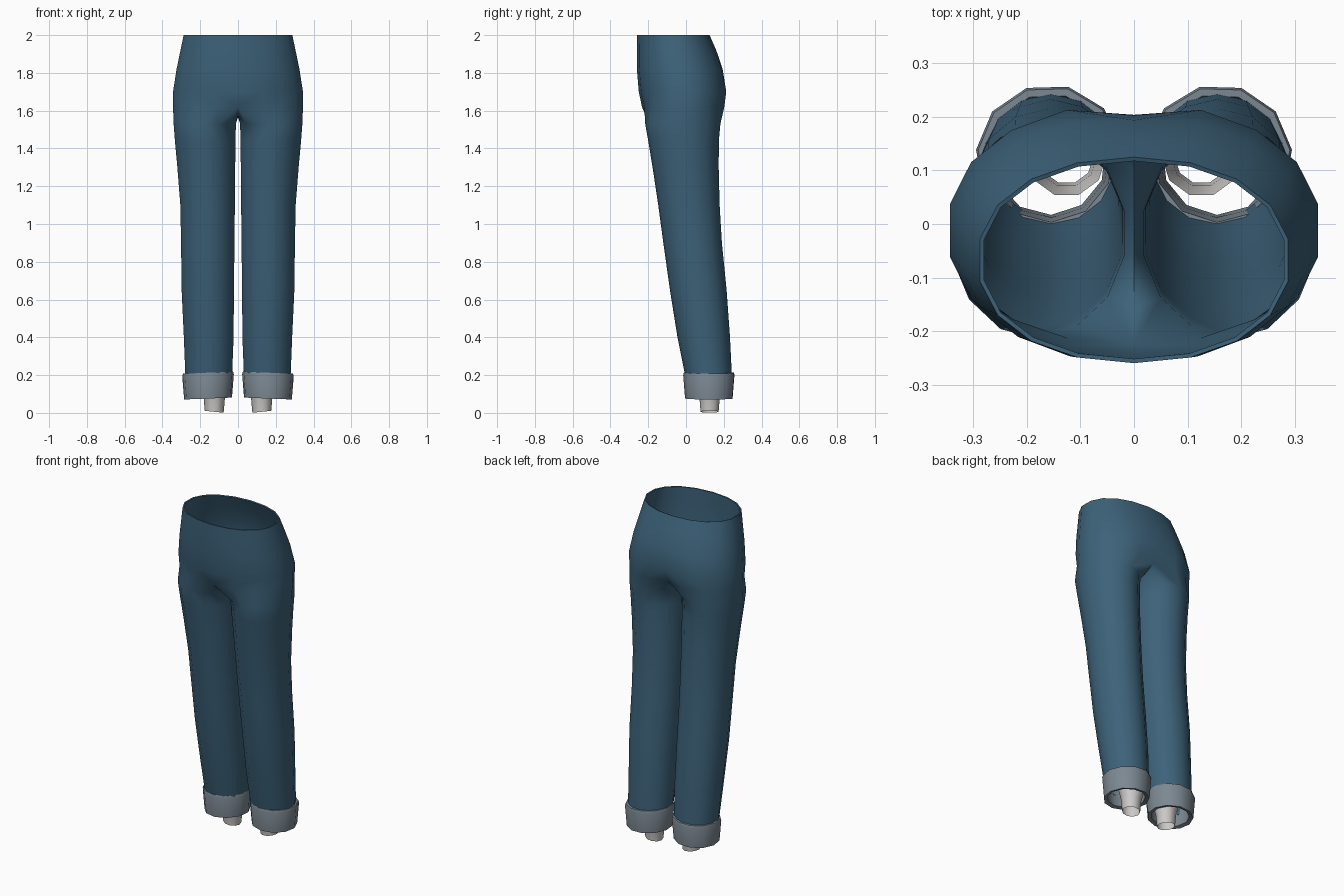
import bpy
import bmesh
from math import sin, cos, pi, radians, copysign

cube = bpy.data.objects.get("Cube")
if cube:
    bpy.data.objects.remove(cube, do_unlink=True)


def make_material(name, rgb):
    mat = bpy.data.materials.new(name)
    mat.use_nodes = True
    mat.diffuse_color = (*rgb, 1)
    bsdf = mat.node_tree.nodes["Principled BSDF"]
    bsdf.inputs["Base Color"].default_value = (*rgb, 1)
    bsdf.inputs["Roughness"].default_value = 0.8
    return mat


denim = make_material("denim blue", (0.046, 0.122, 0.192))
cuff_grey = make_material("cuff grey", (0.20, 0.245, 0.285))
pale_grey = make_material("pale grey", (0.60, 0.59, 0.58))


def strip(bm, lower, upper, closed=True):
    """Join two rows of vertices with quads."""
    n = len(lower)
    for i in range(n if closed else n - 1):
        j = (i + 1) % n
        bm.faces.new((lower[i], lower[j], upper[j], upper[i]))


def finish(bm, name, mat, angle, thickness=0):
    """Mirror the half mesh, optionally give it thickness, and shade it."""
    mesh = bpy.data.meshes.new(name)
    bm.to_mesh(mesh)
    bm.free()
    mesh.materials.append(mat)
    obj = bpy.data.objects.new(name, mesh)
    bpy.context.collection.objects.link(obj)
    bpy.ops.object.select_all(action='DESELECT')
    obj.select_set(True)
    bpy.context.view_layer.objects.active = obj
    mirror = obj.modifiers.new("Mirror", 'MIRROR')
    mirror.merge_threshold = 0.001
    bpy.ops.object.modifier_apply(modifier="Mirror")
    if thickness:
        solid = obj.modifiers.new("Solidify", 'SOLIDIFY')
        solid.thickness = thickness
        solid.offset = -1
        bpy.ops.object.modifier_apply(modifier="Solidify")
    bpy.ops.object.shade_smooth_by_angle(angle=radians(angle))
    return obj


# Trousers: leg rings have 14 points, of which the first 10 continue into the hips
SIDES, ARC = 14, 10
# height, inner x, outer x, front y, back y
LEG = [
    (0.15, 0.03, 0.280, 0.005, 0.245),
    (0.40, 0.02, 0.290, -0.045, 0.233),
    (0.65, 0.018, 0.302, -0.085, 0.215),
    (0.90, 0.015, 0.305, -0.120, 0.190),
    (1.10, 0.013, 0.309, -0.147, 0.178),
    (1.30, 0.011, 0.325, -0.177, 0.173),
    (1.44, 0.009, 0.338, -0.200, 0.174),
    (1.53, 0.007, 0.345, -0.216, 0.182),
]
# height, half width, front y, back y, dip at the back seam
HIPS = [
    (1.62, 0.349, -0.233, 0.215, 0.045),
    (1.70, 0.349, -0.250, 0.226, 0.022),
    (1.82, 0.330, -0.260, 0.200, 0.006),
    (1.92, 0.309, -0.260, 0.160, 0),
    (2.00, 0.292, -0.260, 0.125, 0),
]
# seam between the legs, from back to front: y, height
CROTCH = [(0.11, 1.59), (0.03, 1.568), (-0.06, 1.565), (-0.16, 1.58)]

bm = bmesh.new()
rings = []
for z, x0, x1, y0, y1 in LEG:
    row = []
    for i in range(SIDES):
        a = (i - (ARC - 1) / 2) * 2 * pi / SIDES
        row.append(bm.verts.new(((x0 + x1) / 2 + (x1 - x0) / 2 * cos(a),
                                 (y0 + y1) / 2 + (y1 - y0) / 2 * sin(a), z)))
    rings.append(row)
for lower, upper in zip(rings, rings[1:]):
    strip(bm, lower, upper)

arcs = []
for z, w, y0, y1, dip in HIPS:
    row = []
    for i in range(ARC):
        t = -pi / 2 + pi * i / (ARC - 1)
        x = 0 if i in (0, ARC - 1) else w * cos(t) ** 0.95
        y = (y0 + y1) / 2 + (y1 - y0) / 2 * copysign(abs(sin(t)) ** 0.9, t)
        if i == ARC - 1:
            y -= dip
        row.append(bm.verts.new((x, y, z)))
    arcs.append(row)
for lower, upper in zip(arcs, arcs[1:]):
    strip(bm, lower, upper, closed=False)
seam = [bm.verts.new((0, y, z)) for y, z in CROTCH]
strip(bm, rings[-1], arcs[0] + seam)
finish(bm, "trousers", denim, 65, thickness=0.008)


def turned(name, mat, profile, centre, sides, closed, angle, tilt=0.0, turn=0.0):
    """Revolve a radius/height profile around an upright axis, on both legs."""
    part = bmesh.new()
    rows = []
    for r, z in profile:
        row = []
        for i in range(sides):
            a = 2 * pi * (i + turn) / sides
            dx = r * cos(a)
            row.append(part.verts.new((centre[0] + dx, centre[1] + r * sin(a),
                                       z + tilt * dx)))
        rows.append(row)
    if closed:
        rows.append(rows[0])
    for lower, upper in zip(rows, rows[1:]):
        strip(part, lower, upper)
    return finish(part, name, mat, angle)


# Turned-up cuffs
turned("cuffs", cuff_grey,
       [(0.128, 0.076), (0.138, 0.200), (0.134, 0.213), (0.120, 0.213),
        (0.112, 0.160), (0.106, 0.082)],
       (0.158, 0.123), 11, True, 50, tilt=-0.04, turn=0.2)

# Tapered ankle tubes, open at both ends
turned("ankle_tubes", pale_grey,
       [(0.050, 0.006), (0.056, 0.075), (0.074, 0.150)],
       (0.126, 0.125), 10, False, 50, tilt=0.1)
